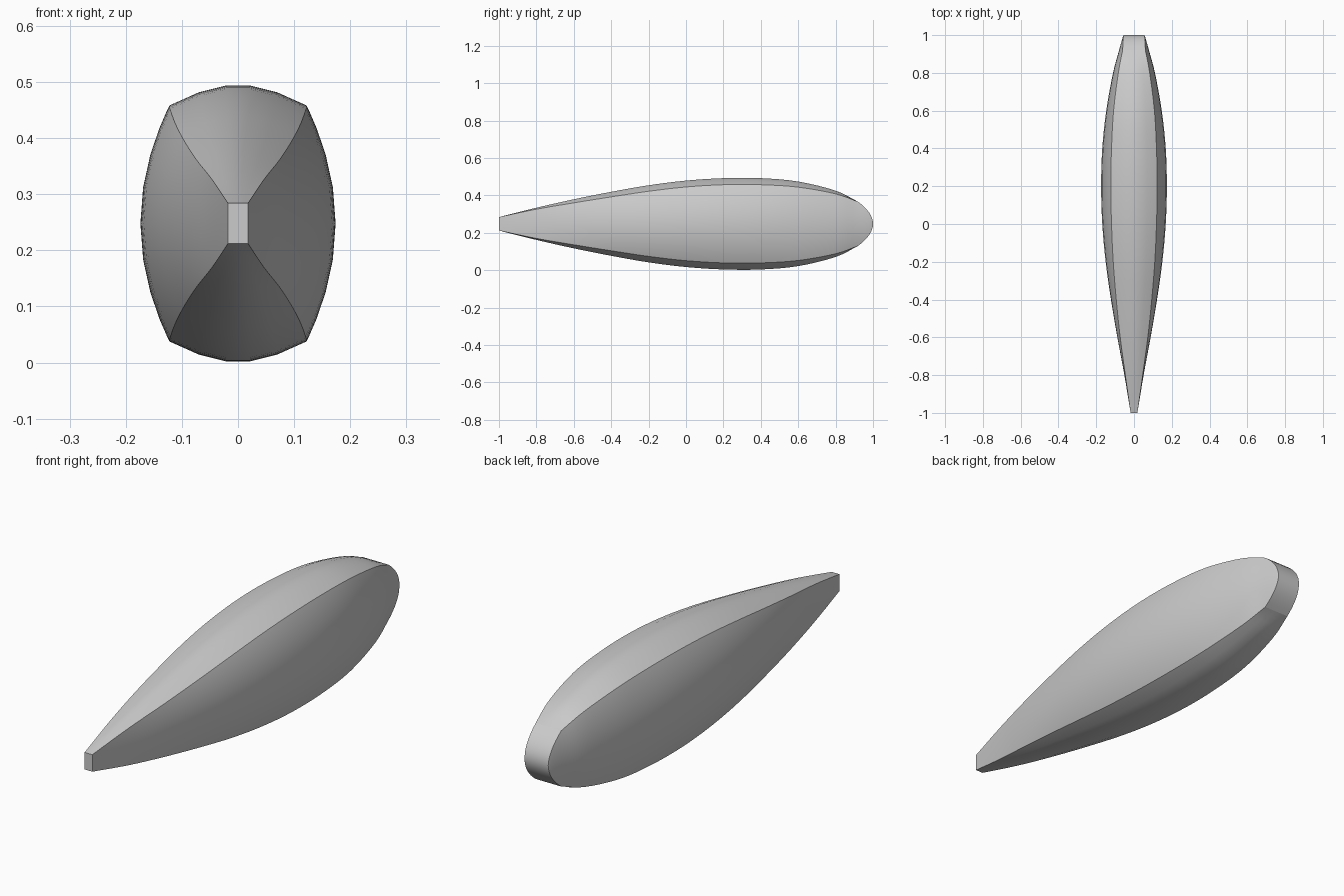
import bpy, bmesh, math

if "Cube" in bpy.data.objects:
    bpy.data.objects.remove(bpy.data.objects["Cube"])

# station: y, crown half height, seam half height, seam half width, max half width
KEYS = [(-1.0, .036, .036, .018, .018), (-.8, .086, .078, .046, .051),
        (-.6, .131, .112, .073, .088), (-.4, .171, .144, .094, .122),
        (-.2, .206, .174, .110, .150), (0, .231, .197, .119, .168),
        (.2, .244, .209, .1225, .174), (.4, .244, .209, .119, .168),
        (.6, .226, .196, .108, .147), (.8, .177, .160, .083, .111),
        (.92, .118, .118, .060, .079)]
CENTRE = .248
SUB = 4


def catmull(a, b, c, d, t):
    return .5 * (2*b + (c-a)*t + (2*a-5*b+4*c-d)*t*t + (3*b-a-3*c+d)*t**3)


# smooth body stations
stations = []
n = len(KEYS)
for i in range(n - 1):
    p1, p2 = KEYS[i], KEYS[i+1]
    p0 = KEYS[i-1] if i else tuple(2*a-b for a, b in zip(p1, p2))
    p3 = KEYS[i+2] if i+2 < n else tuple(2*b-a for a, b in zip(p1, p2))
    for k in range(SUB):
        stations.append([catmull(*q, k/SUB) for q in zip(p0, p1, p2, p3)])
stations.append(list(KEYS[-1]))
crease_row = len(stations) - 1

# rounded strip at the blunt end
for k in range(1, 9):
    f = 1 - k/8
    h = .118 * f
    s = .055 + .005 * f
    stations.append([1 - .08*f*f, h, h, s, s + .019*f*f])


def ring(y, crown, h, s, w):
    top = [(s*f, h + (crown-h)*g) for f, g in
           ((1, 0), (.57, .66), (.17, 1), (-.17, 1), (-.57, .66), (-1, 0))]
    side = []
    for k in range(1, 10):
        f = math.cos(math.pi*k/10)
        side.append((-(s + (w-s)*(1-f*f)), h*f))
    pts = top + side
    pts += [(-x, -z) for x, z in pts]
    return [(x, y, CENTRE+z) for x, z in pts]


bm = bmesh.new()
rows = [[bm.verts.new(p) for p in ring(*s)] for s in stations]
m = len(rows[0])
for a, b in zip(rows, rows[1:]):
    for j in range(m):
        k = (j+1) % m
        bm.faces.new((a[j], a[k], b[k], b[j]))
bm.faces.new(rows[0])

# hard edges: four seams, front tip and end strip
for f in bm.faces:
    f.smooth = True
for e in rows[0][0].link_faces[0].edges:
    e.smooth = True
for a, b in zip(rows, rows[1:]):
    for j in (0, 5, 15, 20):
        e = bm.edges.get((a[j], b[j]))
        e.smooth = False
for j in range(m):
    bm.edges.get((rows[0][j], rows[0][(j+1) % m])).smooth = False
for j in list(range(0, 5)) + list(range(15, 20)):
    bm.edges.get((rows[crease_row][j], rows[crease_row][j+1])).smooth = False
bmesh.ops.remove_doubles(bm, verts=bm.verts, dist=1e-5)
bmesh.ops.recalc_face_normals(bm, faces=bm.faces)

mesh = bpy.data.meshes.new("tapered_body")
bm.to_mesh(mesh)
bm.free()
obj = bpy.data.objects.new("tapered_body", mesh)
bpy.context.collection.objects.link(obj)
